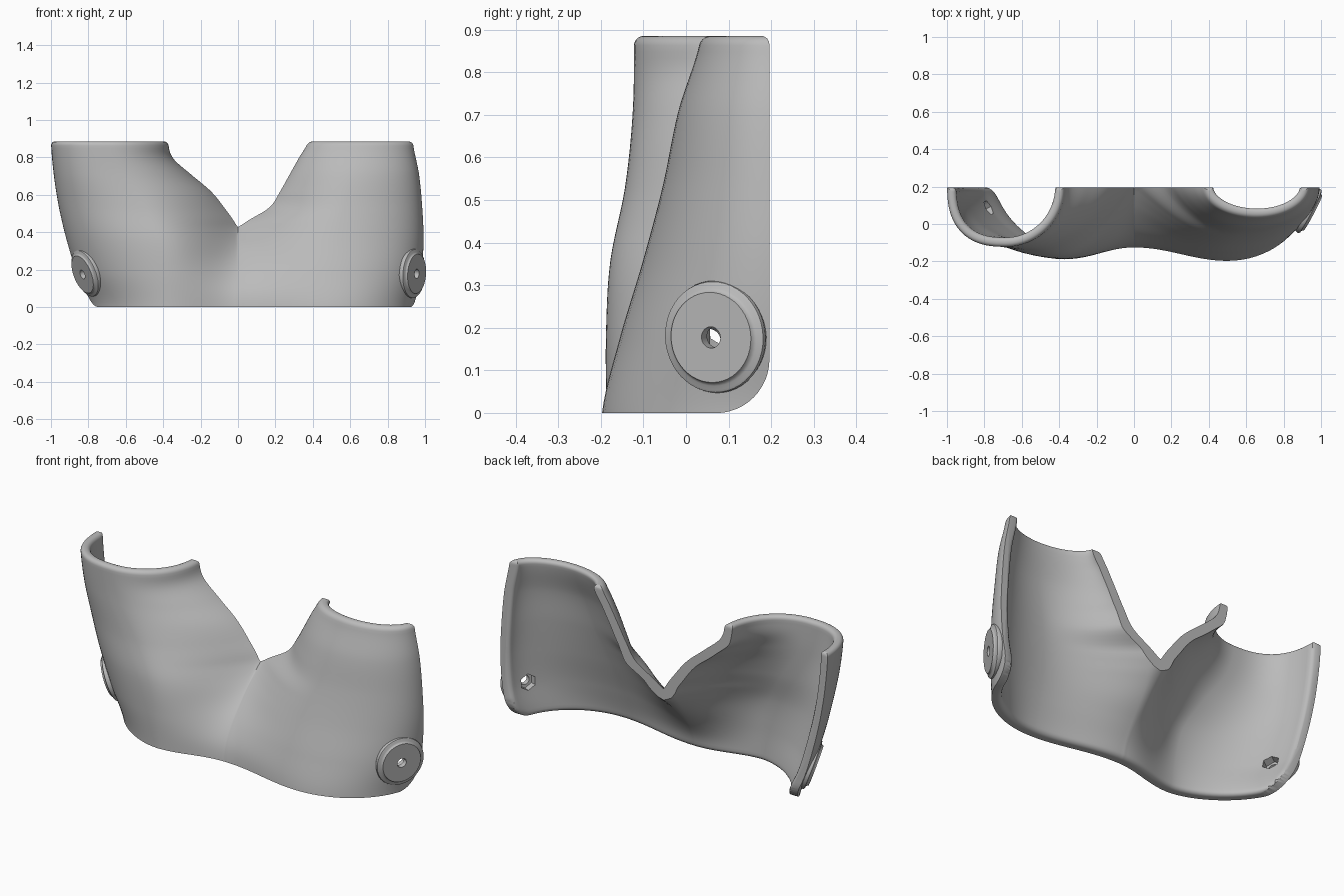
import bpy, bmesh, math
from mathutils import Vector, Matrix

cube = bpy.data.objects.get("Cube")
if cube:
    bpy.data.objects.remove(cube)

HEIGHT, BACK, WALL = 0.885, 0.196, 0.05
TOP_ROUND, RIM_ROUND = 0.022, 0.024
CORNER_Y = 0.07
CORNER = BACK - CORNER_Y

grey = bpy.data.materials.new("plain_grey")
grey.use_nodes = True
grey.diffuse_color = (0.5, 0.5, 0.5, 1)
grey.node_tree.nodes["Principled BSDF"].inputs["Base Color"].default_value = (0.5, 0.5, 0.5, 1)


def make_object(name, bm):
    bmesh.ops.recalc_face_normals(bm, faces=bm.faces[:])
    mesh = bpy.data.meshes.new(name)
    bm.to_mesh(mesh)
    bm.free()
    mesh.materials.append(grey)
    ob = bpy.data.objects.new(name, mesh)
    bpy.context.collection.objects.link(ob)
    return ob


def activate(ob):
    bpy.ops.object.select_all(action="DESELECT")
    ob.select_set(True)
    bpy.context.view_layer.objects.active = ob


def along(values, z):
    """Smooth curve through values spread evenly over the height."""
    n = len(values) - 1
    s = min(max(z / HEIGHT, 0), 1) * n
    i = min(int(s), n - 1)
    t = s - i
    a, b, c, d = (values[min(max(k, 0), n)] for k in range(i - 1, i + 3))
    return b + t * ((c - a) + t * ((2 * a - 5 * b + 4 * c - d) + t * (3 * (b - c) + d - a))) / 2


# Leg lobes from foot to top: outer edge x, foremost x and y, inner edge x,
# and how slack (above one) or full (below one) the outer curve is
right_leg = dict(
    outer=[-.785, -.86, -.915, -.957, -.985, -1],
    ridge=[-.36, -.38, -.42, -.52, -.64, -.69],
    front=[-.187, -.188, -.178, -.143, -.125, -.122],
    inner=[-.004, -.004, -.004, -.004, -.004, -.014, -.072, -.145, -.25, -.348, -.374],
    slack=[1.18, 1.1, 1, .9, .83, .8])
left_leg = dict(
    outer=[.945, .98, .992, .985, .968, .935],
    ridge=[.5, .5, .52, .57, .62, .66],
    front=[-.197, -.155, -.102, -.055, -.018, .035],
    inner=[.004, .004, .004, .004, .004, .03, .165, .225, .275, .325, .375],
    slack=[1, 1])
crease = [-.125, -.105, -.055, .02, .11, .215, .33, .44, .55, .65, .75]
STEPS = 24


def lobe(leg, z):
    """Section of one leg from its outer edge to its inner edge."""
    xo, xm, yf, xi, p = (along(leg[k], z) for k in ("outer", "ridge", "front", "inner", "slack"))
    back = 0.2
    gap = back - along(crease, z)
    yi = back - (gap + math.sqrt(gap * gap + .0006)) / 2
    pts = [Vector((xo, back + .06))]
    for k in range(STEPS):
        a = (k / STEPS) ** 1.4 * math.pi / 2
        pts.append(Vector((xm + (xo - xm) * math.cos(a) ** p, back + (yf - back) * math.sin(a) ** p)))
    w = min(1, z / .85)
    for k in range(STEPS + 1):
        t = k / STEPS
        x = w * math.sin(t * math.pi / 2) + (1 - w) * t
        y = w * (1 - math.cos(t * math.pi / 2)) + (1 - w) * (1 - math.cos(t * math.pi)) / 2
        pts.append(Vector((xm + (xi - xm) * x, yf + (yi - yf) * y)))
    return pts


def section(z):
    return lobe(right_leg, z) + [Vector((0, along(crease, z)))] + lobe(left_leg, z)[::-1]


def rounding(d, r):
    d = max(d, 0)
    return r - math.sqrt(r * r - (r - d) ** 2) if d < r else 0


def rim_distance(y, z):
    """Distance inside the side outline with its rounded rear foot corner."""
    if y > CORNER_Y and z < CORNER:
        return CORNER - math.hypot(y - CORNER_Y, CORNER - z)
    return min(BACK - y, z)


def build_shell():
    bm = bmesh.new()
    ease = [1 - math.cos(k * math.pi / 10) for k in range(6)]
    rows = [RIM_ROUND * e for e in ease]
    span = HEIGHT - TOP_ROUND - RIM_ROUND
    rows += [RIM_ROUND + span * k / 56 for k in range(1, 56)]
    rows += [HEIGHT - TOP_ROUND * e for e in reversed(ease)]
    skins = ([], [])
    for z in rows:
        path = section(z)
        last = len(path) - 1
        high, low = min(z + .01, HEIGHT), max(z - .01, 0)
        up, down = section(high), section(low)
        top = rounding(HEIGHT - z, TOP_ROUND)
        outer, inner = [], []
        for i, p in enumerate(path):
            t = (path[min(i + 1, last)] - path[max(i - 1, 0)]).normalized()
            n = Vector((-t.y, t.x))
            slope = (up[i] - down[i]).dot(n) / (high - low)
            depth = WALL * min(1.5, math.sqrt(1 + slope * slope))
            outer_half = min(i, last - i) <= STEPS
            rim = rounding(rim_distance(p.y, z) if outer_half else z, RIM_ROUND)
            outer.append(bm.verts.new((*(p + n * top), z)))
            inner.append(bm.verts.new((*(p + n * (depth - max(top, rim))), z)))
        skins[0].append(outer)
        skins[1].append(inner)

    def bridge(a, b):
        for i in range(len(a) - 1):
            bm.faces.new((a[i], a[i + 1], b[i + 1], b[i]))

    outer, inner = skins
    for skin in skins:
        for a, b in zip(skin, skin[1:]):
            bridge(a, b)
    for r in (0, -1):
        bridge(outer[r], inner[r])
        bridge([row[r] for row in outer], [row[r] for row in inner])
    return make_object("double_leg_shell", bm)


def trim_to_side_profile(ob):
    """Keep what lies inside a side outline with rounded rear corners."""
    outline = [(-1, HEIGHT + .1), (-1, -.1), (CORNER_Y, -.1)]
    for k in range(13):
        a = k / 12 * math.pi / 2
        outline.append((CORNER_Y + CORNER * math.sin(a), CORNER - (CORNER + .0005) * math.cos(a)))
    for k in range(5):
        a = k / 4 * math.pi / 2
        outline.append((BACK - .02 + .02 * math.cos(a), HEIGHT - .02 + .0205 * math.sin(a)))
    outline.append((BACK - .02, HEIGHT + .1))
    bm = bmesh.new()
    face = bm.faces.new([bm.verts.new((-1.5, y, z)) for y, z in outline])
    ext = bmesh.ops.extrude_face_region(bm, geom=[face])
    bmesh.ops.translate(bm, vec=(3, 0, 0), verts=[v for v in ext["geom"] if isinstance(v, bmesh.types.BMVert)])
    cutter = make_object("side_profile", bm)
    cutter.hide_render = True
    mod = ob.modifiers.new("trim", "BOOLEAN")
    mod.operation, mod.solver, mod.object = "INTERSECT", "EXACT", cutter
    mod.use_self = True
    activate(ob)
    bpy.ops.object.modifier_apply(modifier=mod.name)
    bpy.data.objects.remove(cutter)


def cut_nut_pocket(ob, frame, radius=.044):
    """Slice a hexagon through both skins, open it and wall it in."""
    bm = bmesh.new()
    bm.from_mesh(ob.data)
    centre = frame.translation
    axes = [frame.to_3x3() @ Vector((math.cos(k * math.pi / 3), math.sin(k * math.pi / 3), 0)) for k in range(6)]
    apothem = radius * math.cos(math.pi / 6)

    def near(point, reach):
        return (point - centre).length < reach

    for axis in axes:
        faces = [f for f in bm.faces if near(f.calc_center_median(), .1)]
        edges = {e for f in faces for e in f.edges}
        verts = {v for f in faces for v in f.verts}
        bmesh.ops.bisect_plane(bm, geom=faces + list(edges) + list(verts), dist=1e-5,
                               plane_co=centre + axis * apothem, plane_no=axis)
    inside = [f for f in bm.faces if near(f.calc_center_median(), .1)
              and all((f.calc_center_median() - centre).dot(a) < apothem for a in axes)]
    bmesh.ops.delete(bm, geom=inside, context="FACES")
    rim = [e for e in bm.edges if e.is_boundary and near(e.verts[0].co, .12)]
    bmesh.ops.bridge_loops(bm, edges=rim)
    bmesh.ops.recalc_face_normals(bm, faces=bm.faces[:])
    bm.to_mesh(ob.data)
    bm.free()


def hinge_boss(name, frame):
    """Turned disc with a flared flange and a bolt hole."""
    profile = [(.025, -.014), (.1, -.014), (.126, -.026), (.132, -.01), (.13, -.002), (.124, .001),
               (.115, .003), (.109, .007), (.106, .014), (.025, .014)]
    bm = bmesh.new()
    n = 48
    rings = [[bm.verts.new((r * math.cos(k * math.tau / n), r * math.sin(k * math.tau / n), h))
              for k in range(n)] for r, h in profile]
    for a, b in zip(rings, rings[1:] + rings[:1]):
        for k in range(n):
            bm.faces.new((a[k], a[(k + 1) % n], b[(k + 1) % n], b[k]))
    bm.transform(frame)
    return make_object(name, bm)


shell = build_shell()
trim_to_side_profile(shell)

# Hinge bosses sit square on the outer walls, each over a six-sided nut pocket
frames = {}
for side, name in ((-1, "right_hinge_boss"), (1, "left_hinge_boss")):
    hit, spot, normal, _ = shell.ray_cast(Vector((side * 2, .065, .178)), Vector((-side, 0, 0)))
    frames[name] = Matrix.Translation(spot) @ normal.to_track_quat("Z", "Y").to_matrix().to_4x4()
parts = [shell]
for name, frame in frames.items():
    cut_nut_pocket(shell, frame)
    parts.append(hinge_boss(name, frame))

for ob in parts:
    activate(ob)
    bpy.ops.object.shade_smooth_by_angle(angle=math.radians(35))
